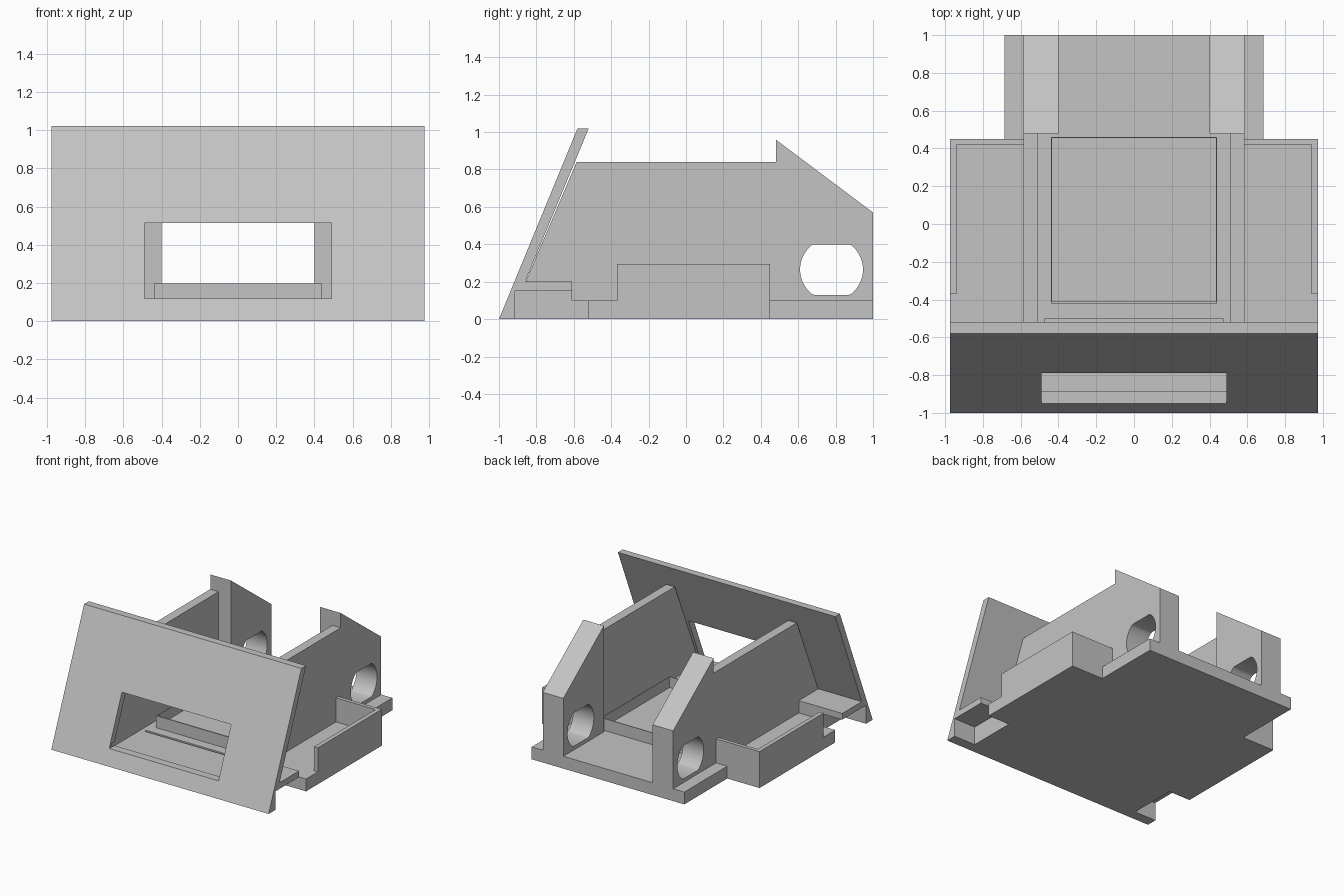
import bpy, bmesh, math
from mathutils import Vector

cube = bpy.data.objects.get("Cube")
if cube:
    bpy.data.objects.remove(cube, do_unlink=True)

# Single matte grey for the whole bracket
grey = bpy.data.materials.new("plain_grey")
grey.use_nodes = True
COLOUR = (0.55, 0.55, 0.55, 1)
grey.diffuse_color = COLOUR
grey.node_tree.nodes["Principled BSDF"].inputs["Base Color"].default_value = COLOUR


def prism(name, outline, start, end, axis="x"):
    """Extrude a yz outline along x, or an xy outline along z."""
    if axis == "x":
        place, travel = (lambda a, b: (start, a, b)), Vector((end - start, 0, 0))
    else:
        place, travel = (lambda a, b: (a, b, start)), Vector((0, 0, end - start))
    bm = bmesh.new()
    face = bm.faces.new([bm.verts.new(place(a, b)) for a, b in outline])
    grown = bmesh.ops.extrude_face_region(bm, geom=[face])
    moved = [v for v in grown["geom"] if isinstance(v, bmesh.types.BMVert)]
    bmesh.ops.translate(bm, verts=moved, vec=travel)
    bmesh.ops.recalc_face_normals(bm, faces=bm.faces)
    mesh = bpy.data.meshes.new(name)
    bm.to_mesh(mesh)
    bm.free()
    mesh.materials.append(grey)
    obj = bpy.data.objects.new(name, mesh)
    bpy.context.collection.objects.link(obj)
    return obj


def box(name, x0, x1, y0, y1, z0, z1):
    return prism(name, [(y0, z0), (y1, z0), (y1, z1), (y0, z1)], x0, x1)


def cut(target, cutter):
    mod = target.modifiers.new("cut", "BOOLEAN")
    mod.operation, mod.solver, mod.object = "DIFFERENCE", "EXACT", cutter
    bpy.ops.object.select_all(action="DESELECT")
    bpy.context.view_layer.objects.active = target
    target.select_set(True)
    bpy.ops.object.modifier_apply(modifier=mod.name)
    bpy.data.objects.remove(cutter, do_unlink=True)


FLOOR = 0.10
W = 0.975          # half width
WALL_IN, WALL_OUT = 0.51, 0.585

# Base plate with front corner notches, narrower at the back
half = [(0.78, -0.915), (0.78, -0.52), (W, -0.52), (W, 0.45), (0.685, 0.45), (0.685, 1)]
base = prism("base_plate", half + [(-x, y) for x, y in reversed(half)], 0, FLOOR, "z")
cut(base, box("groove_cutter", -0.47, 0.47, -0.52, -0.5, 0.08, 0.2))

# Sloping front panel with its window
panel = prism("front_panel", [(-1, 0), (-0.58, 1.02), (-0.52, 1.02), (-0.86, 0.2),
                              (-0.88, 0.15), (-0.915, 0.15), (-0.915, 0)], -W, W)
cut(panel, box("window_cutter", -0.49, 0.49, -1.2, -0.4, 0.12, 0.515))
box("window_sill", -0.49, 0.49, -0.918, -0.885, 0.05, 0.12)

# Shallow open tray in the middle of the floor
tray = box("centre_tray", -0.44, 0.44, -0.42, 0.46, FLOOR - 0.02, 0.197)
cut(tray, box("tray_cutter", -0.434, 0.434, -0.41, 0.454, FLOOR + 0.01, 0.4))

# Flattened round hole outline for the rear posts
hole = []
for i in range(64):
    t = math.tau * i / 64
    z = max(-0.135, min(0.135, 0.168 * math.sin(t)))
    hole.append((0.778 + 0.168 * math.cos(t), 0.265 + z))
# Keep only the ends of each flat
hole = [p for i, p in enumerate(hole)
        if not (abs(p[1] - hole[i - 1][1]) < 1e-6 and abs(p[1] - hole[(i + 1) % 64][1]) < 1e-6)]

for side, s in (("left", 1), ("right", -1)):
    # Upright side wall
    prism(side + "_wall", [(-0.9, FLOOR), (-0.585, 0.84), (0.49, 0.84), (0.49, FLOOR)],
          s * WALL_IN, s * WALL_OUT)
    # Rear post with sloping top and hole
    post = prism(side + "_rear_post", [(0.48, FLOOR), (0.48, 0.96), (1, 0.57), (1, FLOOR)],
                 s * 0.4, s * WALL_OUT)
    cut(post, prism("hole_cutter", hole, s * 0.3, s * 0.7))
    bpy.ops.object.shade_smooth_by_angle(angle=math.radians(25))
    # Front shelf behind the panel and its support
    box(side + "_shelf", s * WALL_OUT, s * W, -0.885, -0.61, 0.15, 0.2)
    box(side + "_shelf_support", s * WALL_OUT, s * 0.78, -0.915, -0.61, FLOOR, 0.15)
    # Side tray lip, open towards the front
    prism(side + "_tray_lip", [(s * W, -0.37), (s * W, 0.45), (s * WALL_OUT, 0.45),
                               (s * WALL_OUT, 0.42), (s * 0.94, 0.42), (s * 0.94, -0.37)],
          FLOOR, 0.295, "z")
